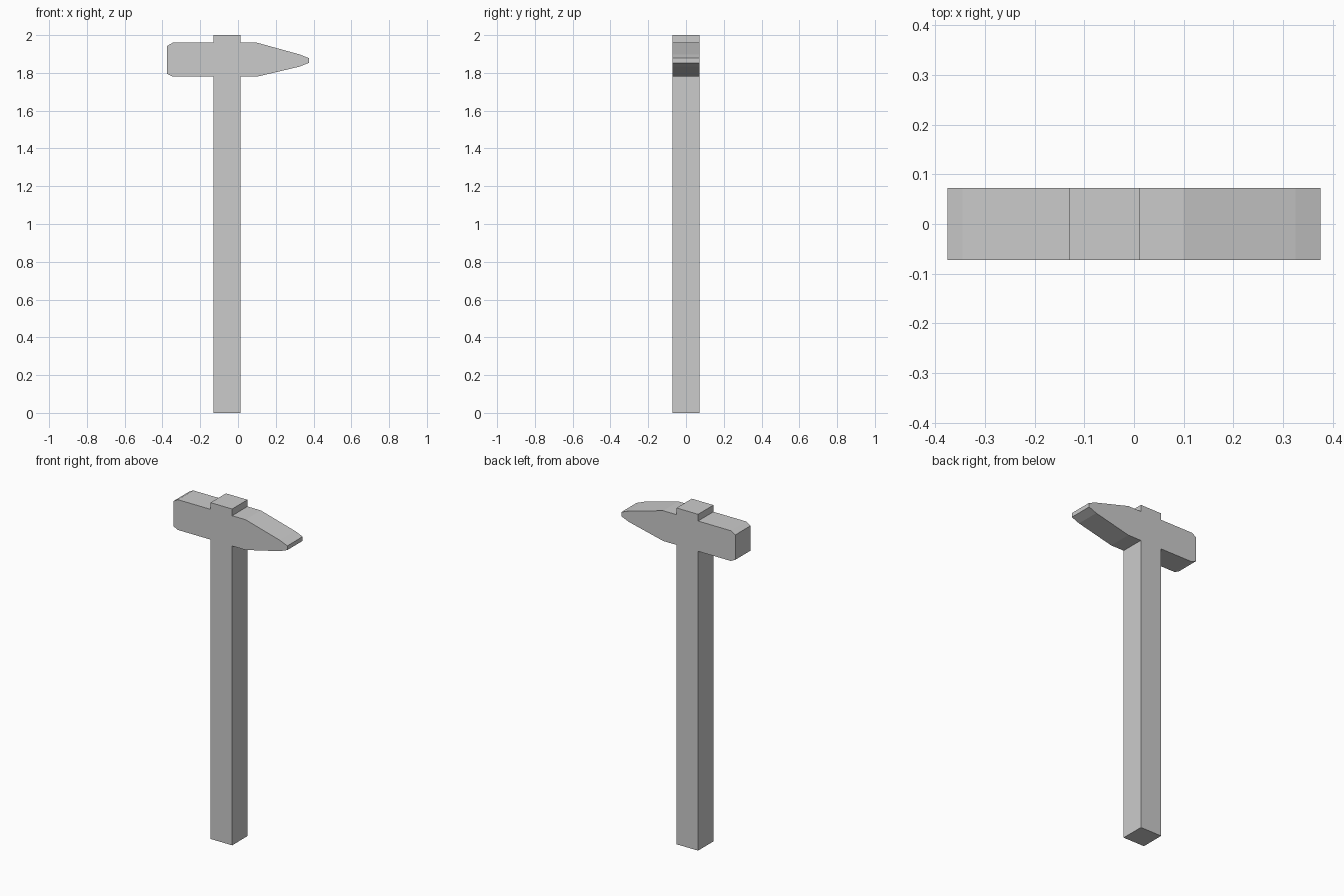
import bpy, bmesh

if "Cube" in bpy.data.objects:
    bpy.data.objects.remove(bpy.data.objects["Cube"])

HALF_DEPTH = 0.072
HANDLE_L, HANDLE_R = -0.13, 0.012
HEAD_LOW, HEAD_TOP = 1.78, 1.96


def extrude_profile(name, points, half_depth):
    """Extrude an x-z outline symmetrically along y."""
    bm = bmesh.new()
    face = bm.faces.new([bm.verts.new((x, -half_depth, z)) for x, z in points])
    result = bmesh.ops.extrude_face_region(bm, geom=[face])
    verts = [v for v in result["geom"] if isinstance(v, bmesh.types.BMVert)]
    bmesh.ops.translate(bm, verts=verts, vec=(0, 2 * half_depth, 0))
    bmesh.ops.recalc_face_normals(bm, faces=bm.faces)
    mesh = bpy.data.meshes.new(name)
    bm.to_mesh(mesh)
    bm.free()
    obj = bpy.data.objects.new(name, mesh)
    bpy.context.collection.objects.link(obj)
    return obj


# Wedge-shaped peen on the right, from the bottom up
peen = [(0.10, HEAD_LOW), (0.325, 1.833), (0.375, 1.853),
        (0.375, 1.878), (0.325, 1.898), (0.10, HEAD_TOP)]
# Striking face on the left with chamfered edges, from the top down
striking_face = [(-0.345, HEAD_TOP), (-0.375, 1.943),
                 (-0.375, 1.795), (-0.345, HEAD_LOW)]

# Handle and head share flush sides, so they form one continuous outline
outline = ([(HANDLE_L, 0), (HANDLE_R, 0), (HANDLE_R, HEAD_LOW)]
           + peen
           + [(HANDLE_R, HEAD_TOP), (HANDLE_R, 2), (HANDLE_L, 2), (HANDLE_L, HEAD_TOP)]
           + striking_face
           + [(HANDLE_L, HEAD_LOW)])
extrude_profile("hammer", outline, HALF_DEPTH)
